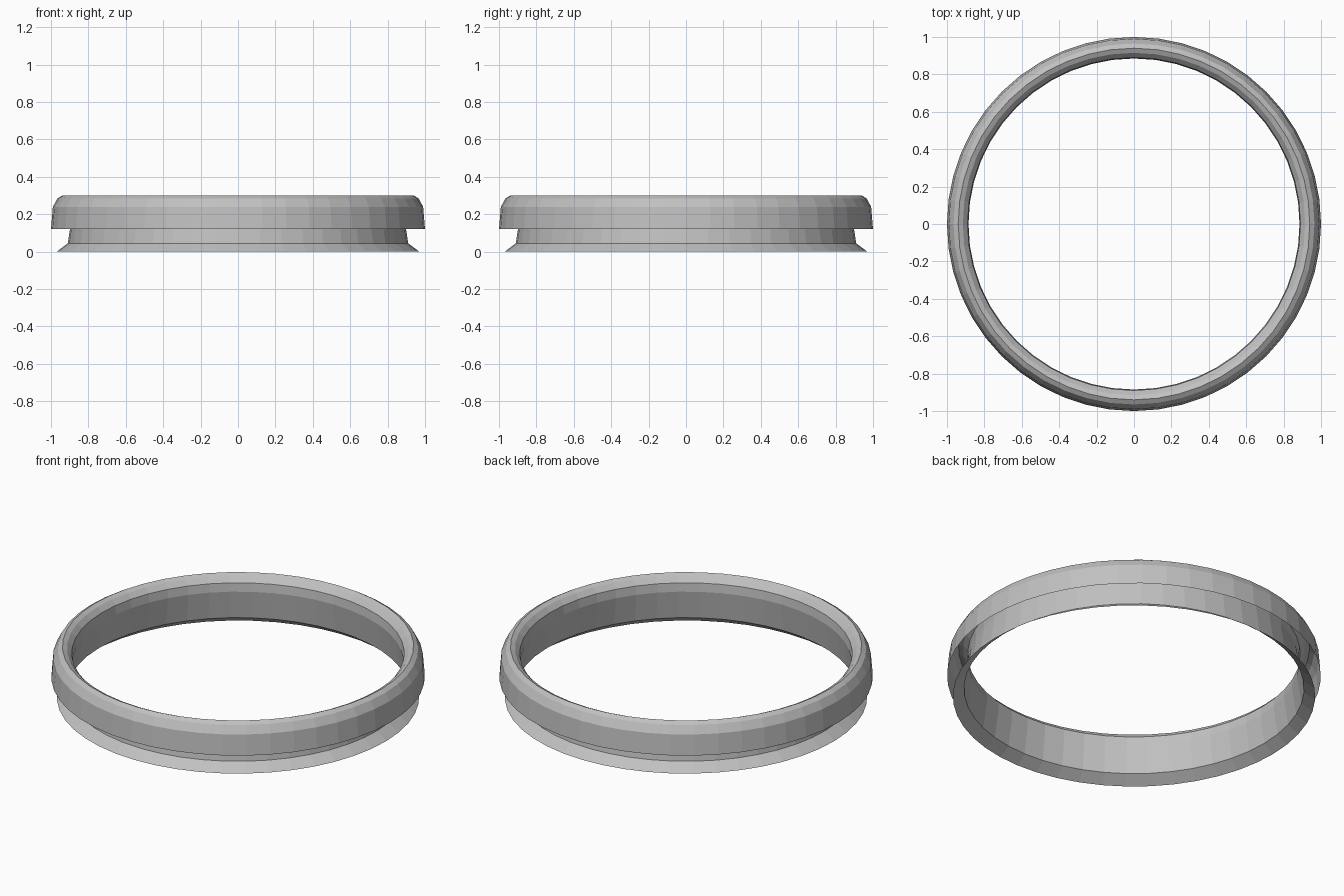
import bpy
import bmesh
import math

SEGMENTS = 48

cube = bpy.data.objects.get("Cube")
if cube:
    bpy.data.objects.remove(cube, do_unlink=True)

# Single grey material
grey = bpy.data.materials.new("plain_grey")
grey.use_nodes = True
colour = (0.53, 0.53, 0.53, 1.0)
grey.diffuse_color = colour
grey.node_tree.nodes["Principled BSDF"].inputs["Base Color"].default_value = colour

# Radius and height of the thin sheet: flared foot, waist,
# rounded lip, then the outer skirt, open underneath
profile = [
    (0.97, 0.0), (0.91, 0.045), (0.885, 0.21), (0.89, 0.26), (0.915, 0.288),
    (0.94, 0.3), (0.965, 0.285), (0.99, 0.24), (1.0, 0.12),
]


def lathe(name, points, material):
    """Turn an open profile around the z axis, with flat faces."""
    bm = bmesh.new()
    rings = []
    for radius, height in points:
        ring = []
        for i in range(SEGMENTS):
            a = math.tau * i / SEGMENTS
            ring.append(bm.verts.new((radius * math.cos(a), radius * math.sin(a), height)))
        rings.append(ring)
    for low, high in zip(rings, rings[1:]):
        for i in range(SEGMENTS):
            j = (i + 1) % SEGMENTS
            # Wound so that the skirt faces outward and the lip upward
            bm.faces.new((low[j], low[i], high[i], high[j]))
    mesh = bpy.data.meshes.new(name)
    bm.to_mesh(mesh)
    bm.free()
    mesh.materials.append(material)
    obj = bpy.data.objects.new(name, mesh)
    bpy.context.collection.objects.link(obj)
    return obj


lathe("flared_ring", profile, grey)
